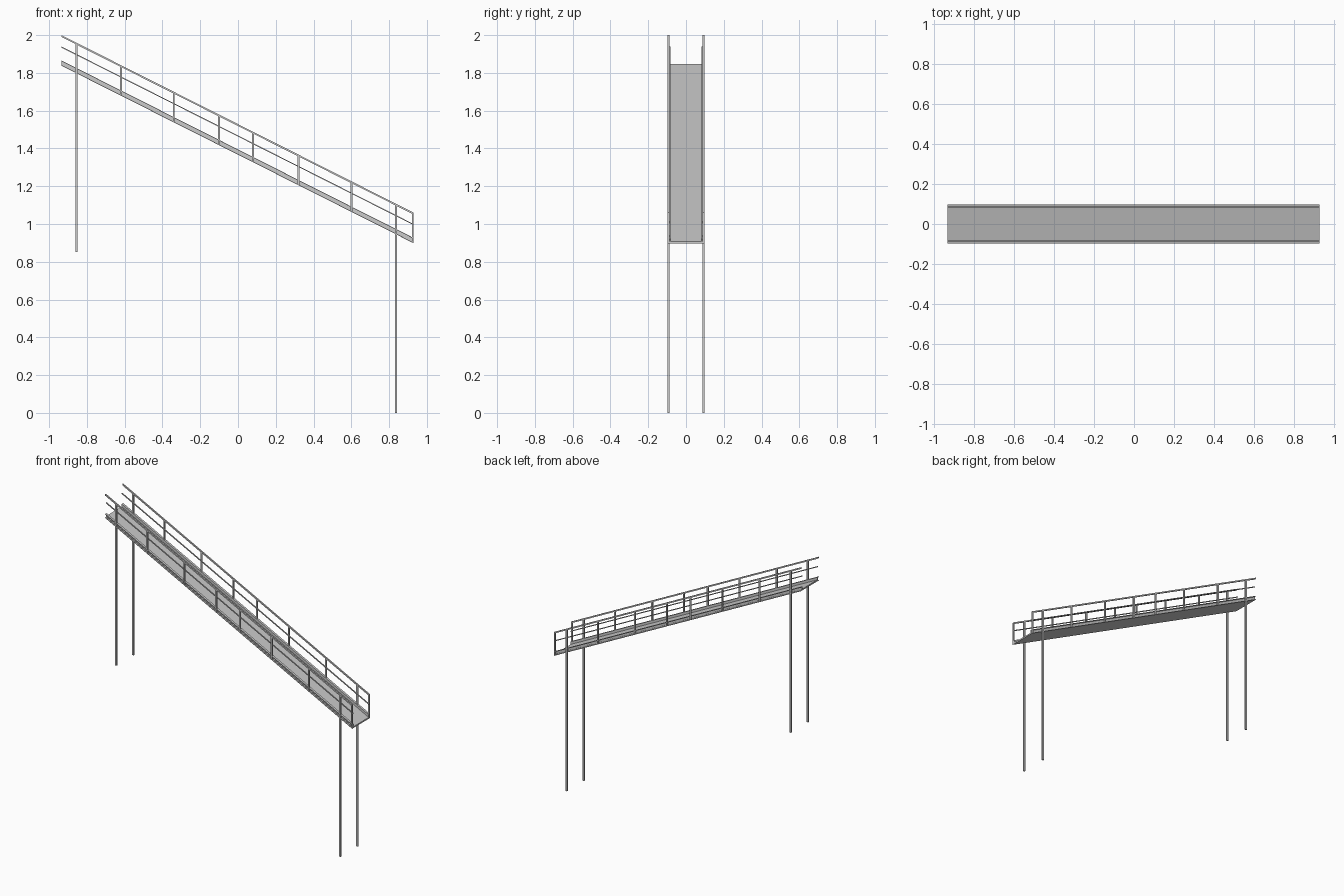
import bpy

if "Cube" in bpy.data.objects:
    bpy.data.objects.remove(bpy.data.objects["Cube"])

X0, X1 = -0.935, 0.93
SLOPE = -0.504


def drop(x):
    return SLOPE * (x - X0)


def prism(name, profile, y0, y1):
    """Extrude an x-z outline between two y values."""
    n = len(profile)
    verts = [(x, y0, z) for x, z in profile] + [(x, y1, z) for x, z in profile]
    faces = [tuple(range(n)), tuple(range(2 * n - 1, n - 1, -1))]
    faces += [(i, i + n, (i + 1) % n + n, (i + 1) % n) for i in range(n)]
    mesh = bpy.data.meshes.new(name)
    mesh.from_pydata(verts, [], faces)
    mesh.update()
    obj = bpy.data.objects.new(name, mesh)
    bpy.context.collection.objects.link(obj)
    return obj


def sloped(name, z0, z1, y0, y1):
    """Bar following the ramp; z0 and z1 are heights at its upper end."""
    d = drop(X1)
    return prism(name, [(X0, z0), (X1, z0 + d), (X1, z1 + d), (X0, z1)], y0, y1)


def upright(name, x, w, bottom, y0, y1):
    """Vertical post whose top follows the handrail slope."""
    a, b = x - w / 2, x + w / 2
    top = 1.994
    return prism(name, [(a, bottom(a)), (b, bottom(b)),
                        (b, top + drop(b)), (a, top + drop(a))], y0, y1)


# Walking deck
sloped("deck", 1.838, 1.848, -0.088, 0.088)

for side, s in (("front", -1), ("back", 1)):
    def span(a, b):
        return sorted((s * a, s * b))

    # Channel-shaped side beam: web and two outward flanges
    sloped(side + "_beam_web", 1.838, 1.866, *span(0.081, 0.086))
    sloped(side + "_beam_top_flange", 1.862, 1.866, *span(0.085, 0.097))
    sloped(side + "_beam_bottom_flange", 1.838, 1.842, *span(0.085, 0.097))

    # Handrail and thinner middle rail
    sloped(side + "_handrail", 1.990, 2.0, *span(0.088, 0.097))
    sloped(side + "_middle_rail", 1.934, 1.940, *span(0.081, 0.088))

    # Guard posts standing in the channel
    for i, x in enumerate((-0.62, -0.34, -0.10, 0.08, 0.32, 0.60, 0.925)):
        upright(f"{side}_post_{i + 1}", x, 0.010,
                lambda v: 1.840 + drop(v), *span(0.088, 0.097))

    # Long legs that continue up to the handrail
    for name, x, z in (("upper", -0.855, 0.852), ("lower", 0.837, 0.0)):
        upright(f"{side}_{name}_leg", x, 0.012, lambda v, z=z: z,
                *span(0.088, 0.097))
